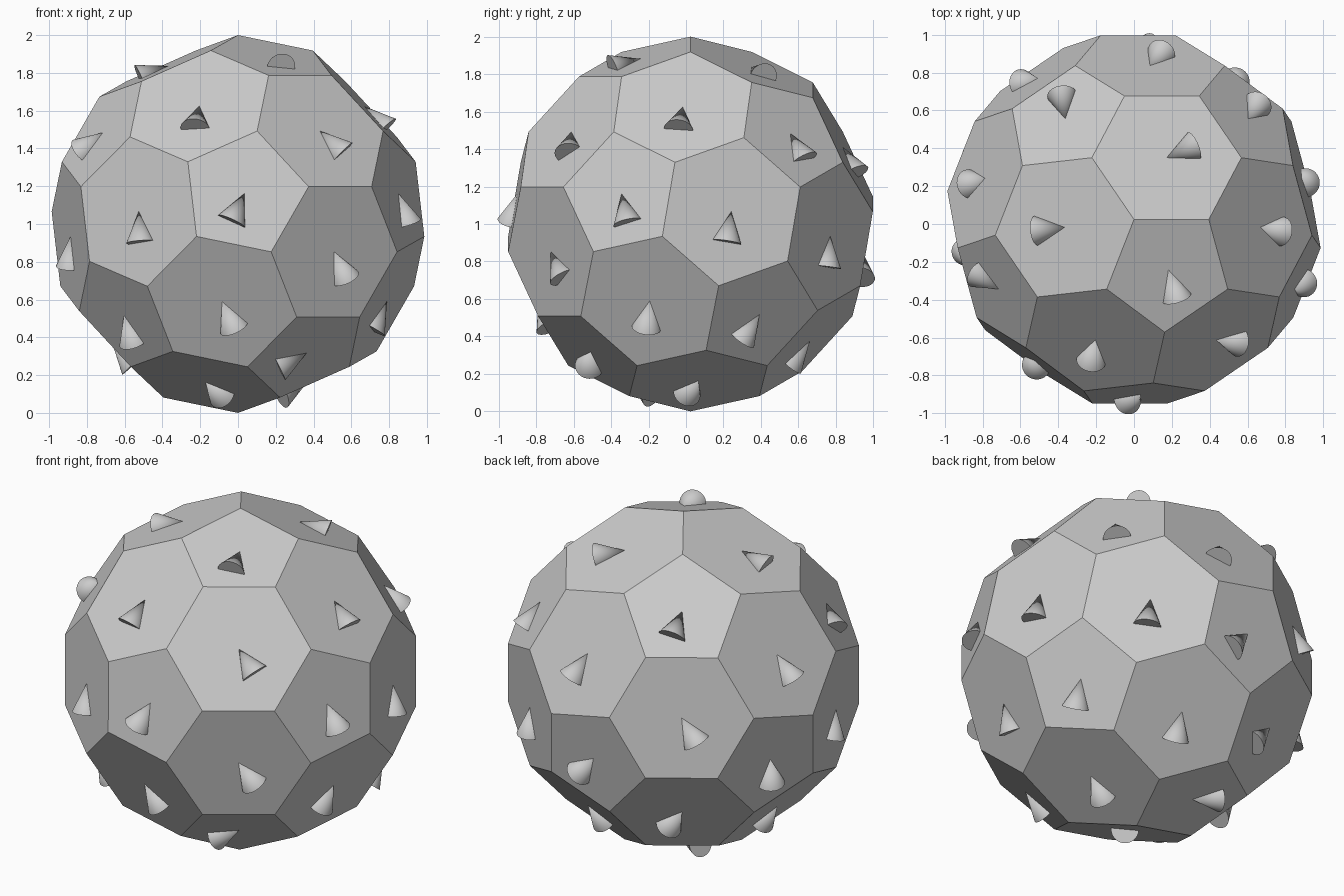
import bpy, bmesh
from math import sin, cos, radians, sqrt
from mathutils import Vector, Matrix

if "Cube" in bpy.data.objects:
    bpy.data.objects.remove(bpy.data.objects["Cube"])

CENTRE = Vector((0, 0.024, 1.0))
CONE_LENGTH, CONE_RADIUS = 0.165, 0.078


def add_object(name, bm):
    mesh = bpy.data.meshes.new(name)
    bm.to_mesh(mesh)
    bm.free()
    obj = bpy.data.objects.new(name, mesh)
    bpy.context.collection.objects.link(obj)
    return obj


# Ball: an icosahedron with its corners cut at a third of each edge
ico = bmesh.new()
bmesh.ops.create_icosphere(ico, subdivisions=1, radius=1)
edges = [tuple(v.co.copy() for v in e.verts) for e in ico.edges]
ico.free()
points = []
for a, b in edges:
    points += [((2 * a + b) / 3).normalized(), ((a + 2 * b) / 3).normalized()]

# Turn it so one corner points up and a pentagon edge runs along +x
z_axis, hex_edge = points[0], points[1]
near = sorted(points, key=lambda p: (p - z_axis).length)[1:4]
pent = [p for p in near if (p - hex_edge).length > 1e-3]
start = max(pent, key=lambda p: p.cross(hex_edge).dot(z_axis))
x_axis = (start - z_axis * start.dot(z_axis)).normalized()
turn = Matrix((x_axis, z_axis.cross(x_axis), z_axis))

ball = bmesh.new()
for p in points:
    ball.verts.new(turn @ p)
bmesh.ops.convex_hull(ball, input=ball.verts[:])
bmesh.ops.dissolve_limit(ball, angle_limit=0.05, verts=ball.verts[:], edges=ball.edges[:])
bmesh.ops.recalc_face_normals(ball, faces=ball.faces[:])
centres = [f.calc_center_median() for f in ball.faces]
bmesh.ops.translate(ball, vec=CENTRE, verts=ball.verts[:])
add_object("ball", ball)

# Cone headings: viewing angles, then face position and heading in that view
HEADINGS = [
    (0, 0, [(.03, .17, -.055, -.12), (-.08, -.41, .055, -.12), (-.52, .07, .01, -.14),
            (.51, -.14, .06, -.14), (.43, .49, .115, -.115), (-.2, .63, -.02, -.11),
            (-.61, -.47, .05, -.14), (.36, -.67, -.14, -.07), (-.175, -.83, .08, -.06),
            (-.72, .48, -.12, -.11), (-.89, -.07, 0, -.16)]),
    (90, 0, [(-.06, .63, -.02, -.11), (.51, .49, .065, -.125), (-.39, .17, .03, -.14),
             (.2, .07, -.025, -.17), (-.24, -.41, -.02, -.165), (.35, -.48, -.1, -.14),
             (.72, -.06, -.02, -.165)]),
    (0, 90, [(.175, .33, .14, .06), (-.37, -.045, -.165, -.02), (.18, -.27, .04, -.13),
             (-.37, .535, -.02, .14)]),
    (215, 25, [(-.54, .11, -.09, -.14), (.53, .09, .08, -.13), (0, -.25, .085, -.14),
               (-.57, -.47, -.1, -.1), (.49, -.49, .005, -.16), (0, -.78, -.09, -.095)]),
    (145, -25, [(.24, -.24, -.03, -.16), (-.22, -.62, .07, -.1), (.3, -.72, .155, .02)]),
]

# Default heading is downhill, replaced where a heading is given
headings = [Vector((0, 0, -1)) for _ in centres]
for az, el, marks in HEADINGS:
    az, el = radians(az), radians(el)
    toward = Vector((sin(az) * cos(el), -cos(az) * cos(el), sin(el)))
    right = Vector((cos(az), sin(az), 0))
    up = toward.cross(right)
    for u, v, du, dv in marks:
        p = u * right + v * up + sqrt(max(0, 0.85 - u * u - v * v)) * toward
        i = min(range(len(centres)), key=lambda k: (centres[k] - p).length)
        n = centres[i].normalized()
        flat = du * right + dv * up
        headings[i] = flat - toward * (flat.dot(n) / n.dot(toward))

# Cones: one lies half sunk in every face, tip at the face centre
cones = bmesh.new()
for c, h in zip(centres, headings):
    n = c.normalized()
    axis = -(h - n * h.dot(n)).normalized()
    frame = Matrix((n, axis.cross(n), axis)).transposed().to_4x4()
    frame.translation = CENTRE + c - axis * CONE_LENGTH / 2
    bmesh.ops.create_cone(cones, cap_ends=True, segments=32, radius1=CONE_RADIUS,
                          radius2=0, depth=CONE_LENGTH, matrix=frame)
spikes = add_object("face_cones", cones)
bpy.context.view_layer.objects.active = spikes
spikes.select_set(True)
bpy.ops.object.shade_smooth_by_angle()
